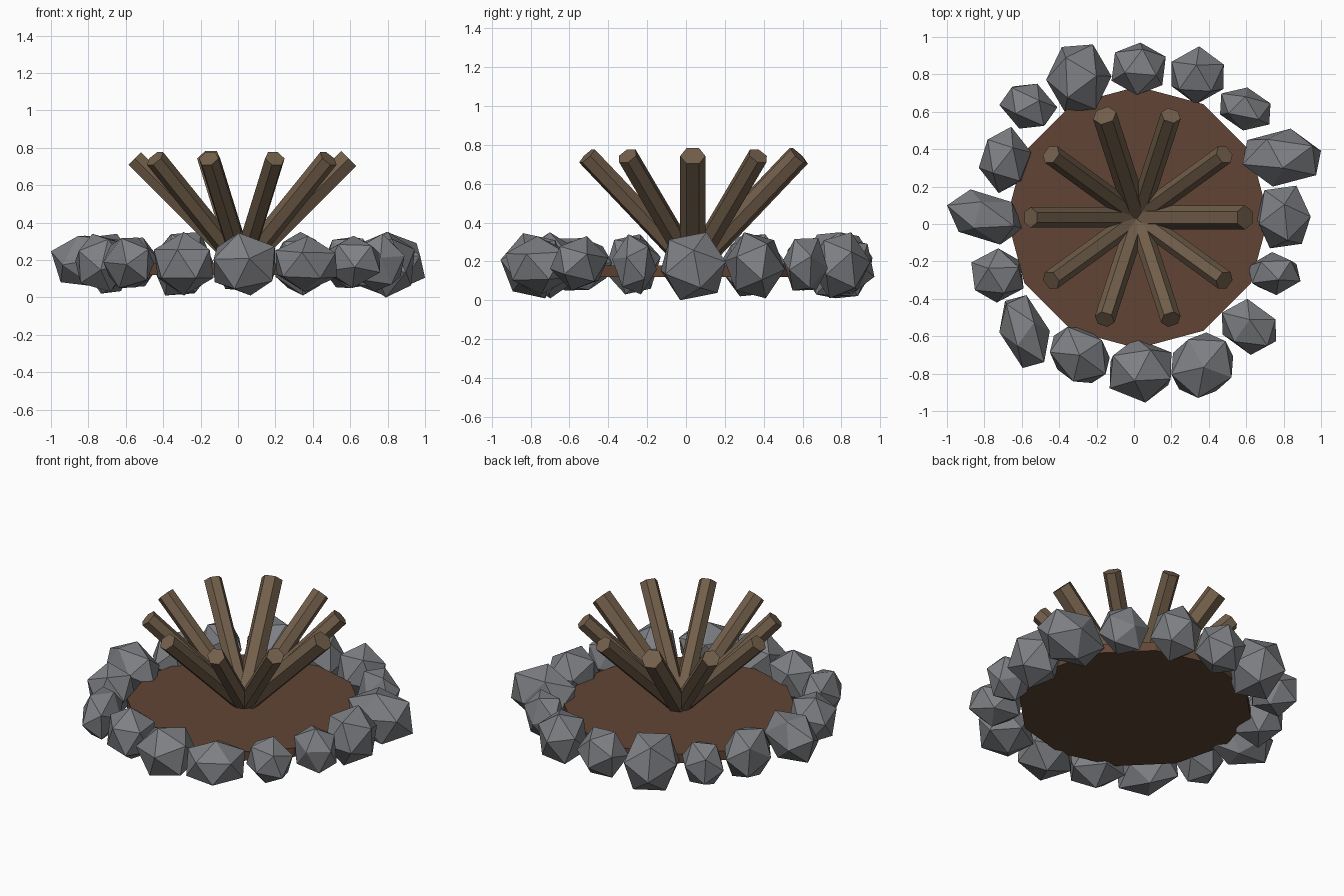
import bpy, bmesh, math, random
from mathutils import Matrix, Vector, Euler

if "Cube" in bpy.data.objects:
    bpy.data.objects.remove(bpy.data.objects["Cube"], do_unlink=True)

random.seed(7)
HUB = Vector((0.02, 0.035, 0.17))


def material(name, rgb):
    mat = bpy.data.materials.new(name)
    mat.use_nodes = True
    color = (*rgb, 1)
    mat.diffuse_color = color
    shader = next(n for n in mat.node_tree.nodes if n.type == "BSDF_PRINCIPLED")
    shader.inputs["Base Color"].default_value = color
    shader.inputs["Roughness"].default_value = 0.9
    return mat


def finish(bm, name, mat):
    mesh = bpy.data.meshes.new(name)
    bm.to_mesh(mesh)
    bm.free()
    mesh.materials.append(mat)
    obj = bpy.data.objects.new(name, mesh)
    bpy.context.collection.objects.link(obj)
    return obj


def cylinder(name, sides, radius, depth, matrix, mat):
    bm = bmesh.new()
    bmesh.ops.create_cone(bm, cap_ends=True, segments=sides, radius1=radius,
                          radius2=radius, depth=depth, matrix=matrix)
    return finish(bm, name, mat)


def stone(name, x0, x1, y0, y1, z0, z1, lean, mat):
    """Randomly turned icosahedron, leaned and stretched to fill a box."""
    bm = bmesh.new()
    bmesh.ops.create_icosphere(bm, subdivisions=1, radius=1)
    turn = Euler([random.uniform(0, math.tau) for _ in range(3)]).to_matrix()
    for v in bm.verts:
        v.co = turn @ v.co
        v.co.x += lean * v.co.y
    for axis, (lo, hi) in enumerate(((x0, x1), (y0, y1), (z0, z1))):
        values = [v.co[axis] for v in bm.verts]
        low, span = min(values), max(values) - min(values)
        for v in bm.verts:
            v.co[axis] = lo + (v.co[axis] - low) / span * (hi - lo)
    return finish(bm, name, mat)


earth = material("earth", (0.12, 0.06, 0.035))
wood = material("wood", (0.17, 0.115, 0.07))
rock = material("rock", (0.21, 0.215, 0.23))

# Earth bed
cylinder("earth_bed", 12, 0.7, 0.06,
         Matrix.Translation((HUB.x, HUB.y, 0.15)), earth)

# Logs fanning up from the hub, two of them thicker
LENGTH = 0.81
for i in range(10):
    aim = (Matrix.Translation(HUB) @ Matrix.Rotation(i * math.tau / 10, 4, "Z")
           @ Matrix.Rotation(math.pi / 4, 4, "Y")
           @ Matrix.Translation((0, 0, LENGTH / 2)))
    cylinder(f"log_{i + 1}", 6, 0.065 if i in (0, 3) else 0.055, LENGTH, aim, wood)

# Ring of stones: x range, y range, z range, lean
STONES = [
    (-.47, -.12, .60, .96, .01, .35, 0),
    (-.12, .17, .69, .97, .03, .32, 0),
    (.20, .48, .64, .95, .01, .35, 0),
    (.46, .73, .50, .73, .05, .32, -.2),
    (.58, 1.0, .20, .51, .01, .35, 0),
    (.65, .945, -.13, .205, 0, .35, 0),
    (.61, .89, -.38, -.15, .03, .34, 0),
    (.47, .76, -.70, -.40, .05, .33, -.2),
    (.20, .53, -.93, -.58, .03, .33, .1),
    (-.13, .20, -.955, -.61, .01, .345, 0),
    (-.45, -.13, -.85, -.55, .01, .35, -.2),
    (-.72, -.45, -.77, -.38, .05, .32, -.4),
    (-.87, -.59, -.42, -.13, .03, .34, 0),
    (-1.0, -.59, -.11, .185, .06, .33, -.3),
    (-.83, -.55, .165, .52, .02, .34, 0),
    (-.72, -.41, .51, .75, .05, .32, -.2),
]
for i, box in enumerate(STONES):
    stone(f"stone_{i + 1}", *box, rock)
